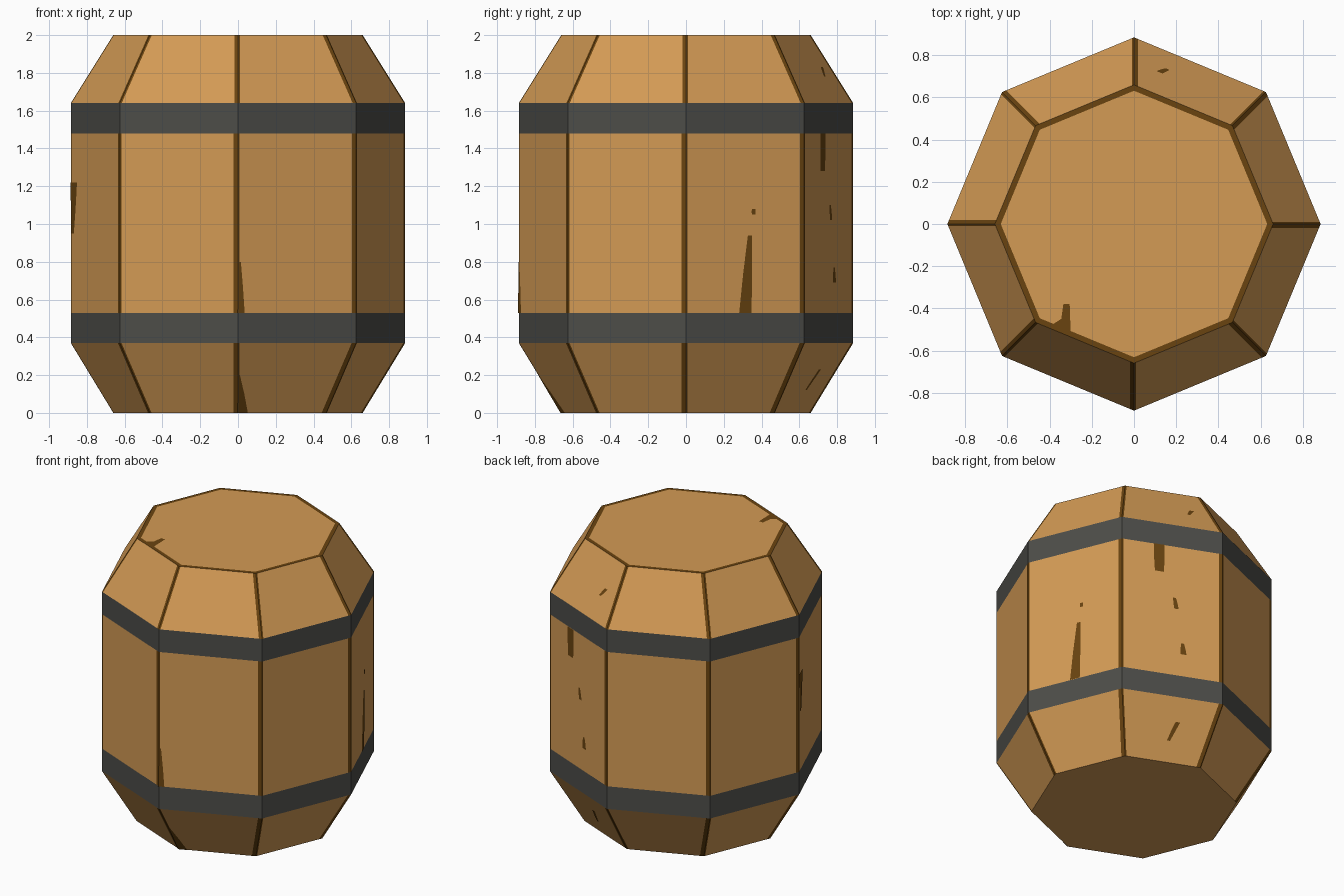
import bpy, math
from mathutils import Vector

if "Cube" in bpy.data.objects:
    bpy.data.objects.remove(bpy.data.objects["Cube"])

SIDES = 8
R_MID, R_END = 0.885, 0.66
Z = [0.0, 0.37, 0.53, 1.48, 1.64, 2.0]


def material(name, rgb):
    lin = [((c / 255 + 0.055) / 1.055) ** 2.4 for c in rgb]
    m = bpy.data.materials.new(name)
    m.diffuse_color = (*lin, 1)
    m.use_nodes = True
    m.node_tree.nodes["Principled BSDF"].inputs["Base Color"].default_value = m.diffuse_color
    return m


WOOD = material("wood", (212, 155, 85))
SEAM = material("dark_seam", (106, 68, 16))
IRON = material("iron", (77, 77, 73))


def build(name, verts, faces, mats, index=None):
    me = bpy.data.meshes.new(name)
    me.from_pydata([tuple(v) for v in verts], [], faces)
    for m in mats:
        me.materials.append(m)
    for p in me.polygons:
        p.material_index = index[p.index] if index else 0
    ob = bpy.data.objects.new(name, me)
    bpy.context.collection.objects.link(ob)
    return ob


def corner(i, r, z):
    a = math.tau * (i % SIDES) / SIDES
    return Vector((r * math.cos(a), r * math.sin(a), z))


# Ring of flat staves, each with a dark strip along both edges
def staves(name, z0, r0, z1, r1, left, right):
    verts, faces, index = [], [], []
    for i in range(SIDES):
        n = len(verts)
        for r, z in ((r0, z0), (r1, z1)):
            a, b = corner(i, r, z), corner(i + 1, r, z)
            d = (b - a).normalized()
            verts += [a, a + d * left, b - d * right, b]
        for k in range(3):
            faces.append((n + k, n + k + 1, n + k + 5, n + k + 4))
            index.append(0 if k == 1 else 1)
    build(name, verts, faces, [WOOD, SEAM], index)


staves("lower_staves", Z[0], R_END, Z[1], R_MID, 0.01, 0.026)
staves("middle_staves", Z[2], R_MID, Z[3], R_MID, 0.009, 0.025)
staves("upper_staves", Z[4], R_MID, Z[5], R_END, 0.011, 0.02)


# Iron hoops, flush with the staves
def hoop(name, z0, z1):
    verts = [corner(i, R_MID, z) for z in (z0, z1) for i in range(SIDES)]
    faces = [(i, (i + 1) % SIDES, (i + 1) % SIDES + SIDES, i + SIDES) for i in range(SIDES)]
    build(name, verts, faces, [IRON])


hoop("lower_hoop", Z[1], Z[2])
hoop("upper_hoop", Z[3], Z[4])

# Lid with dark rim, and plain base
n = SIDES
verts = [corner(i, r, Z[5]) for r in (R_END, 0.632) for i in range(n)]
faces = [(i, (i + 1) % n, (i + 1) % n + n, i + n) for i in range(n)]
faces.append(tuple(range(n, 2 * n)))
build("lid", verts, faces, [WOOD, SEAM], [1] * n + [0])
build("base", [corner(i, R_END, 0) for i in range(n)], [tuple(reversed(range(n)))], [WOOD])


# Wood grain marks: tapered slivers just proud of a stave
def radius(z):
    if z < Z[1]:
        return R_END + (R_MID - R_END) * z / Z[1]
    if z > Z[4]:
        return R_MID - (R_MID - R_END) * (z - Z[4]) / (Z[5] - Z[4])
    return R_MID


def mark(face, t0, z0, w0, t1, z1, w1):
    a = math.tau * (face + 0.5) / SIDES
    off = Vector((math.cos(a), math.sin(a), 0)) * 0.003
    verts = []
    for t, z, w in ((t0, z0, w0), ((t0 + t1) / 2, (z0 + z1) / 2, (w0 + w1) * 0.55), (t1, z1, w1)):
        p, q = corner(face, radius(z), z), corner(face + 1, radius(z), z)
        d = (q - p).normalized() * w / 2
        m = p.lerp(q, t) + off
        verts += [m - d, m + d]
    build("grain_mark", verts, [(0, 1, 3, 2), (2, 3, 5, 4)], [SEAM])


mark(0, 0.50, 0.53, 0.07, 0.54, 0.94, 0.025)
mark(0, 0.57, 1.05, 0.02, 0.57, 1.08, 0.02)
mark(1, 0.37, 1.28, 0.06, 0.37, 1.48, 0.07)
mark(1, 0.54, 1.02, 0.03, 0.52, 1.10, 0.02)
mark(1, 0.61, 0.69, 0.04, 0.60, 0.77, 0.02)
mark(1, 0.53, 0.12, 0.02, 0.60, 0.23, 0.03)
mark(1, 0.72, 1.78, 0.02, 0.78, 1.83, 0.03)
mark(4, 0.05, 0.95, 0.03, 0.07, 1.22, 0.09)
mark(6, 0.025, 0.53, 0.04, 0.015, 0.80, 0.01)
mark(6, 0.05, 0.0, 0.06, 0.012, 0.20, 0.005)

# Crack running in from the lid's rim
build("lid_crack", [(-0.40, -0.485, 2.0), (-0.30, -0.525, 2.0), (-0.305, -0.38, 2.0), (-0.335, -0.38, 2.0),
                    (-0.345, -0.45, 2.0)], [(0, 1, 2, 3, 4)], [SEAM]).location.z = 0.002
bpy.context.view_layer.update()
